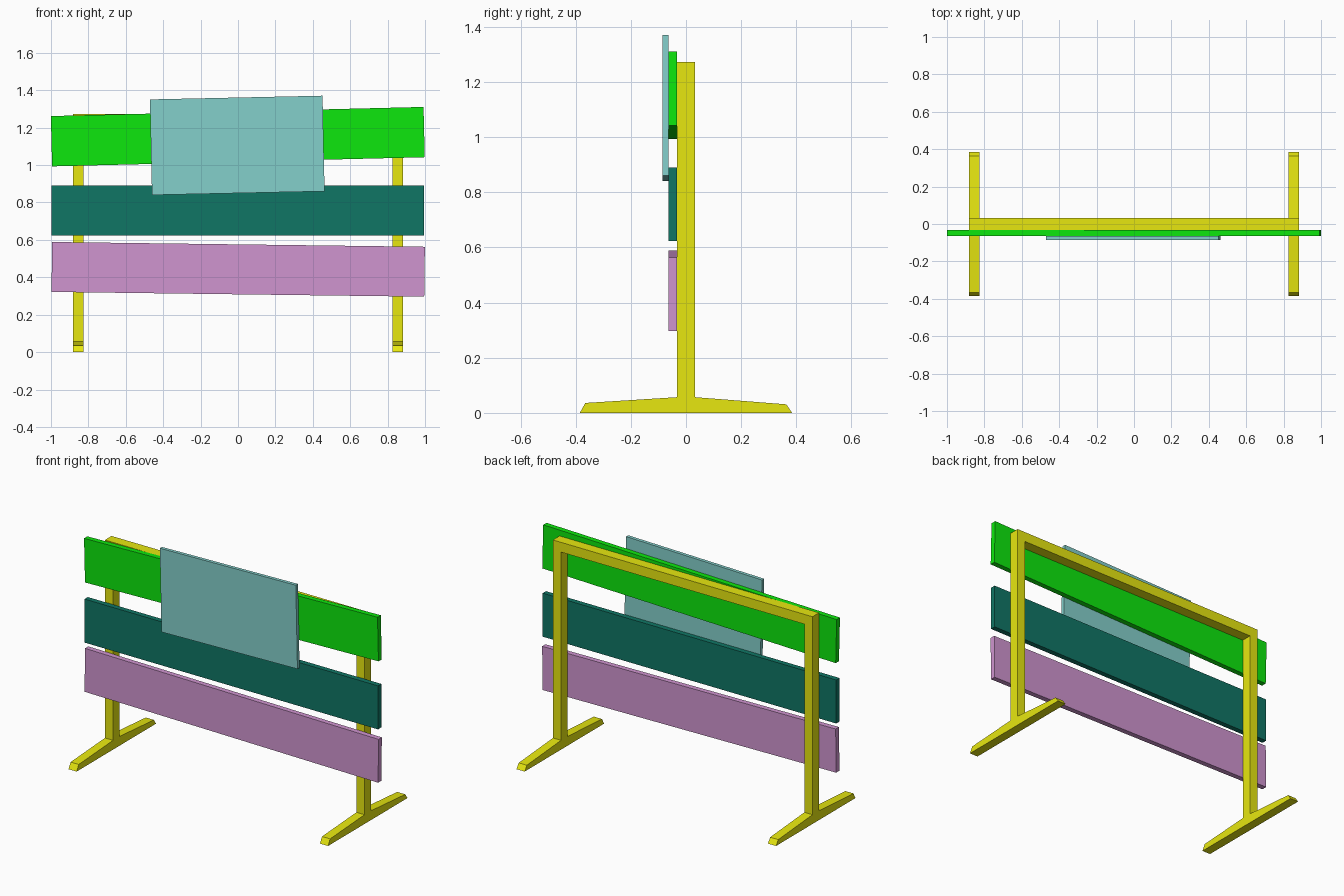
import bpy
from mathutils import Matrix, Vector

if "Cube" in bpy.data.objects:
    bpy.data.objects.remove(bpy.data.objects["Cube"])


def material(name, rgb):
    mat = bpy.data.materials.new(name)
    mat.diffuse_color = (*rgb, 1)
    mat.use_nodes = True
    mat.node_tree.nodes["Principled BSDF"].inputs["Base Color"].default_value = mat.diffuse_color
    return mat


def prism(name, profile, depth, to_world, mat):
    """Extrude a 2D profile; to_world maps (u, v, depth) to a point."""
    n = len(profile)
    verts = [to_world(u, v, d) for d in depth for u, v in profile]
    faces = [tuple(range(n))[::-1], tuple(range(n, 2 * n))]
    faces += [(i, (i + 1) % n, n + (i + 1) % n, n + i) for i in range(n)]
    mesh = bpy.data.meshes.new(name)
    mesh.from_pydata(verts, [], faces)
    mesh.materials.append(mat)
    obj = bpy.data.objects.new(name, mesh)
    bpy.context.collection.objects.link(obj)
    return obj


def board(name, x, z, width, height, y0, y1, angle, mat):
    """Flat board hung on the frame, turned slightly about the y axis."""
    rot = Matrix.Rotation(-angle, 3, 'Y')
    w, h = width / 2, height / 2
    # profile listed so that the faces point outwards
    prof = [(-w, -h), (-w, h), (w, h), (w, -h)]
    return prism(name, prof, (y0, y1),
                 lambda u, v, d: rot @ Vector((u, 0, v)) + Vector((x, d, z)), mat)


yellow = material("yellow", (0.8, 0.8, 0.005))
green = material("green", (0.004, 0.8, 0.004))
teal = material("dark_teal", (0.005, 0.18, 0.13))
pink = material("pink", (0.63, 0.30, 0.63))
pale = material("pale_teal", (0.23, 0.63, 0.60))

OUT, IN, TOP, FOOT_Z, HALF = 0.881, 0.826, 1.272, 0.057, 0.032

# Frame: two posts joined by a top rail
prism("frame", [(-OUT, FOOT_Z), (-OUT, TOP), (OUT, TOP), (OUT, FOOT_Z),
                (IN, FOOT_Z), (IN, TOP - 0.06), (-IN, TOP - 0.06), (-IN, FOOT_Z)],
      (-HALF, HALF), lambda u, v, d: (u, d, v), yellow)

# Feet: tapered profile with sloped tips
foot = [(-0.385, 0), (0.385, 0), (0.364, 0.031), (HALF, FOOT_Z),
        (-HALF, FOOT_Z), (-0.365, 0.036)]
for side, xs in (("left", (-OUT, -IN)), ("right", (IN, OUT))):
    prism(side + "_foot", foot, xs, lambda u, v, d: (d, u, v), yellow)

# Three planks on the front, and a panel over them
Y0, Y1 = -0.064, -HALF
board("top_plank", -0.001, 1.152, 1.993, 0.269, Y0, Y1, 0.0245, green)
board("middle_plank", -0.001, 0.757, 1.993, 0.267, Y0, Y1, 0, teal)
board("bottom_plank", 0.001, 0.4425, 1.993, 0.267, Y0, Y1, -0.0128, pink)
board("front_panel", -0.004, 1.1055, 0.923, 0.511, -0.085, Y0, 0.0215, pale)
